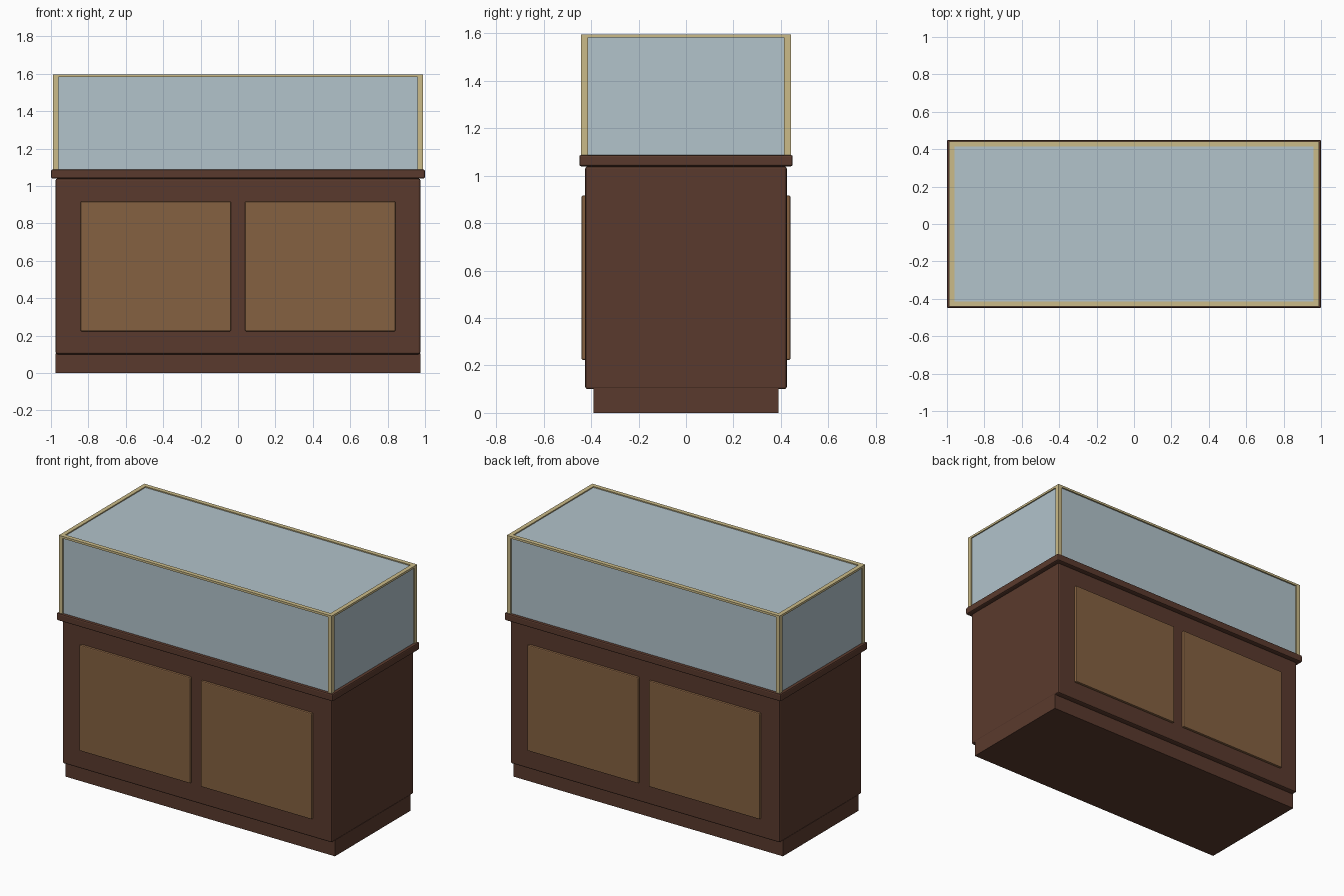
import bpy

if "Cube" in bpy.data.objects:
    bpy.data.objects.remove(bpy.data.objects["Cube"])


def srgb(r, g, b):
    lin = lambda c: c / 12.92 if c <= 0.04045 else ((c + 0.055) / 1.055) ** 2.4
    return (lin(r / 255), lin(g / 255), lin(b / 255), 1)


def material(name, rgb):
    m = bpy.data.materials.new(name)
    m.diffuse_color = srgb(*rgb)
    m.use_nodes = True
    m.node_tree.nodes["Principled BSDF"].inputs["Base Color"].default_value = m.diffuse_color
    return m


dark_wood = material("dark_wood", (90, 58, 45))
light_wood = material("light_wood", (133, 97, 65))
brass = material("pale_brass", (203, 187, 137))
glass = material("blue_glass", (178, 195, 203))


def box(name, mat, x, y, z, bevel=0):
    """Box from (min, max) pairs on each axis, with optional rounded edges."""
    bpy.ops.mesh.primitive_cube_add(
        size=1, location=[(a + b) / 2 for a, b in (x, y, z)])
    o = bpy.context.object
    o.name = name
    o.scale = [b - a for a, b in (x, y, z)]
    bpy.ops.object.transform_apply(location=False, rotation=False, scale=True)
    o.data.materials.append(mat)
    if bevel:
        mod = o.modifiers.new("rounded_edges", 'BEVEL')
        mod.width = bevel
        mod.segments = 2
    return o


def span(a, b, side):
    return tuple(sorted((a * side, b * side)))


# Wooden base: plinth, cabinet and counter slab
box("plinth", dark_wood, (-0.975, 0.975), (-0.39, 0.39), (0, 0.105))
box("cabinet", dark_wood, (-0.975, 0.975), (-0.425, 0.425), (0.10, 1.04), 0.01)
box("counter", dark_wood, (-1, 1), (-0.45, 0.45), (1.04, 1.088), 0.008)

# Raised panels, two on the front and two on the back
for sy in (-1, 1):
    for sx in (-1, 1):
        box("door_panel", light_wood, span(0.038, 0.842, sx),
            span(0.415, 0.44, sy), (0.223, 0.917), 0.006)

# Glass case, slightly recessed in its frame
box("glass_case", glass, (-0.98, 0.98), (-0.432, 0.432), (1.088, 1.589))

# Corner posts and top rails
W, D, TOP, T = 0.988, 0.442, 1.596, 0.028
for sx in (-1, 1):
    for sy in (-1, 1):
        box("corner_post", brass, span(W - T, W, sx), span(D - T, D, sy),
            (1.088, TOP))
    box("side_rail", brass, span(W - T, W, sx), (T - D, D - T),
        (TOP - 0.014, TOP))
for sy in (-1, 1):
    box("long_rail", brass, (T - W, W - T), span(D - T, D, sy),
        (TOP - 0.014, TOP))
